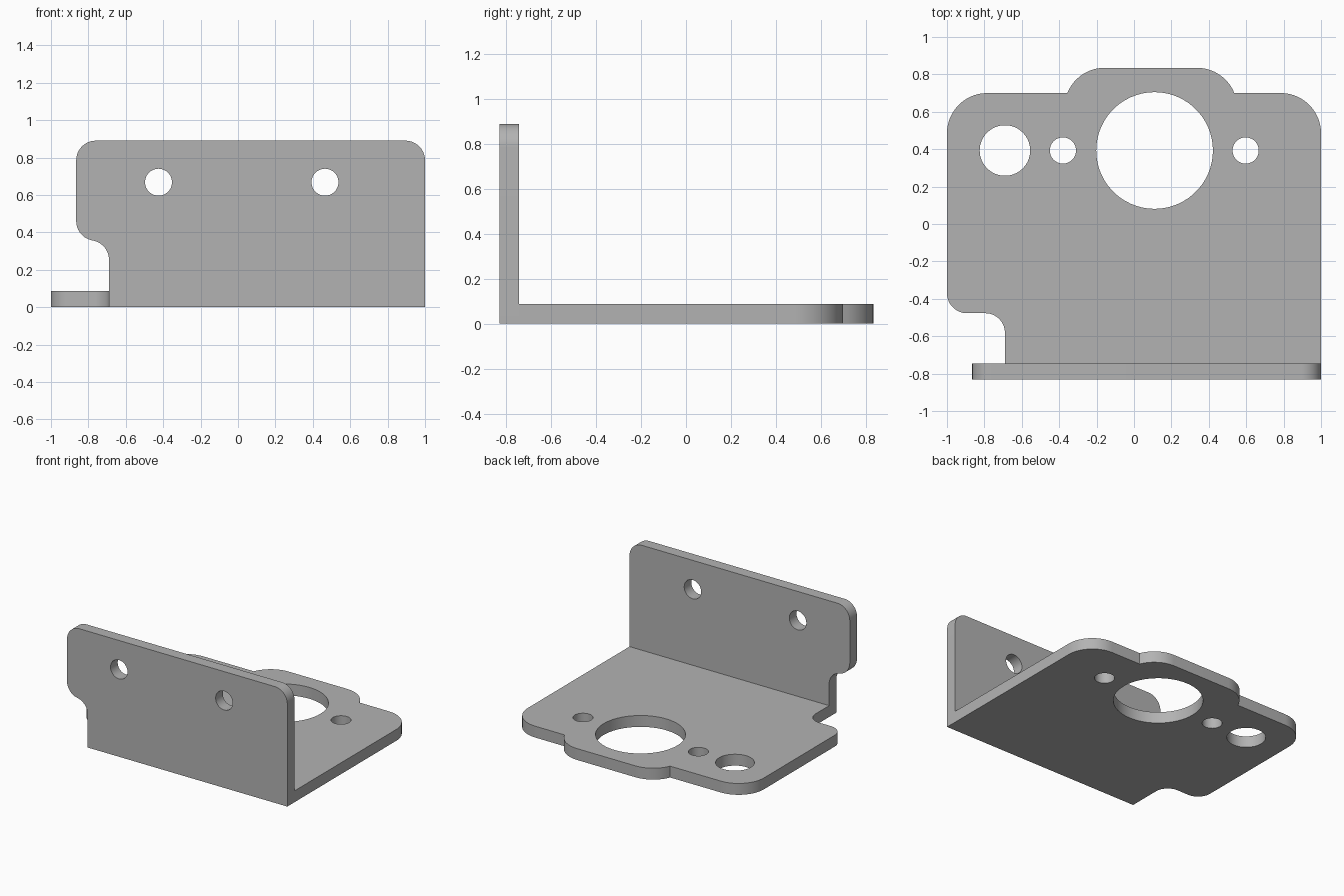
import bpy
from math import sin, cos, radians, pi

if "Cube" in bpy.data.objects:
    bpy.data.objects.remove(bpy.data.objects["Cube"])

T = 0.087                # sheet thickness
FRONT, INNER = -0.832, -0.745

metal = bpy.data.materials.new("plain grey metal")
metal.use_nodes = True
GREY = (0.45, 0.45, 0.45, 1)
metal.diffuse_color = GREY
metal.node_tree.nodes["Principled BSDF"].inputs["Base Color"].default_value = GREY


def arc(cx, cy, r, start, end):
    n = max(4, round(abs(end - start) / 6))
    angles = [radians(start + (end - start) * i / n) for i in range(n + 1)]
    return [(cx + r * cos(a), cy + r * sin(a)) for a in angles]


def circle(cx, cy, r):
    return arc(cx, cy, r, 0, 360)[:-1]


def plate(name, outline, holes, location, tilt=0):
    """Filled flat outline with holes, extruded to the sheet thickness."""
    curve = bpy.data.curves.new(name, "CURVE")
    curve.dimensions = "2D"
    curve.fill_mode = "BOTH"
    curve.extrude = T / 2
    for loop in [outline] + [circle(*h) for h in holes]:
        spline = curve.splines.new("POLY")
        spline.points.add(len(loop) - 1)
        for p, (x, y) in zip(spline.points, loop):
            p.co = (x, y, 0, 1)
        spline.use_cyclic_u = True
    obj = bpy.data.objects.new(name, curve)
    bpy.context.collection.objects.link(obj)
    obj.location = location
    obj.rotation_euler.x = tilt
    bpy.ops.object.select_all(action="DESELECT")
    obj.select_set(True)
    bpy.context.view_layer.objects.active = obj
    bpy.ops.object.convert(target="MESH")
    obj = bpy.context.object
    obj.data.materials.clear()
    obj.data.materials.append(metal)
    bpy.ops.object.shade_smooth_by_angle(angle=radians(30))
    return obj


# Base plate: rounded back corners, raised back tab, notch at front right
R = 0.215
base = [(1, INNER)]
base += arc(1 - R, 0.70 - R, R, 0, 90)
base += arc(0.337, 0.835 - R, R, 22, 90)
base += arc(-0.157, 0.835 - R, R, 90, 158)
base += arc(-1 + R, 0.70 - R, R, 90, 180)
base += arc(-0.893, -0.37, 0.107, 180, 270)
base += arc(-0.795, -0.582, 0.105, 90, 0)
base += [(-0.69, INNER)]
base_holes = [(0.11, 0.393, 0.312), (-0.69, 0.393, 0.135),
              (-0.38, 0.393, 0.07), (0.597, 0.393, 0.07)]
plate("base_plate", base, base_holes, (0, 0, T / 2))

# Upright front plate: rounded top, S-shaped relief at lower right
wall = [(1, 0)]
wall += arc(0.895, 0.785, 0.105, 0, 90)
wall += arc(-0.76, 0.785, 0.105, 90, 180)
wall += arc(-0.76, 0.46, 0.105, 180, 260)
wall += arc(-0.795, 0.253, 0.105, 80, 0)
wall += [(-0.69, 0)]
wall_holes = [(-0.425, 0.668, 0.072), (0.465, 0.668, 0.072)]
plate("front_plate", wall, wall_holes, (0, (FRONT + INNER) / 2, 0), pi / 2)
